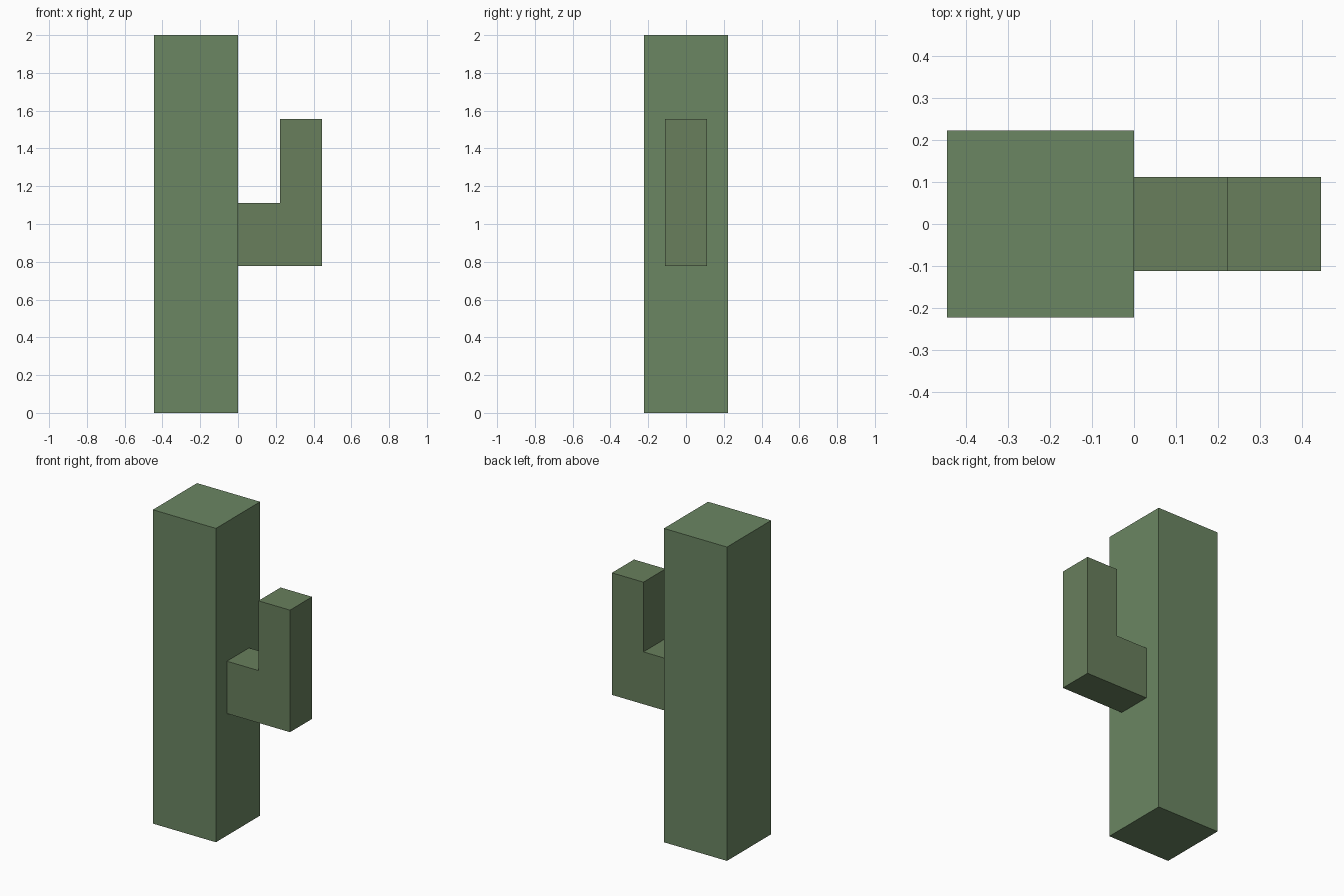
import bpy, bmesh

if "Cube" in bpy.data.objects:
    bpy.data.objects.remove(bpy.data.objects["Cube"])

U = 1 / 9  # grid unit: the model is 18 units tall


def material(name, color):
    mat = bpy.data.materials.new(name)
    mat.diffuse_color = (*color, 1)
    mat.use_nodes = True
    mat.node_tree.nodes["Principled BSDF"].inputs["Base Color"].default_value = mat.diffuse_color
    return mat


def extrude_profile(name, profile, half_depth, mat):
    """Extrude an XZ outline (in grid units) symmetrically along Y."""
    bm = bmesh.new()
    face = bm.faces.new([bm.verts.new((x * U, -half_depth * U, z * U)) for x, z in profile])
    result = bmesh.ops.extrude_face_region(bm, geom=[face])
    moved = [v for v in result["geom"] if isinstance(v, bmesh.types.BMVert)]
    bmesh.ops.translate(bm, verts=moved, vec=(0, 2 * half_depth * U, 0))
    bmesh.ops.recalc_face_normals(bm, faces=bm.faces)
    mesh = bpy.data.meshes.new(name)
    bm.to_mesh(mesh)
    bm.free()
    mesh.materials.append(mat)
    obj = bpy.data.objects.new(name, mesh)
    bpy.context.collection.objects.link(obj)
    return obj


# Square trunk
extrude_profile("trunk", [(-4, 0), (0, 0), (0, 18), (-4, 18)], 2,
                material("trunk_green", (0.147, 0.240, 0.123)))

# L-shaped side arm
extrude_profile("arm", [(0, 7), (4, 7), (4, 14), (2, 14), (2, 10), (0, 10)], 1,
                material("arm_green", (0.138, 0.212, 0.108)))
